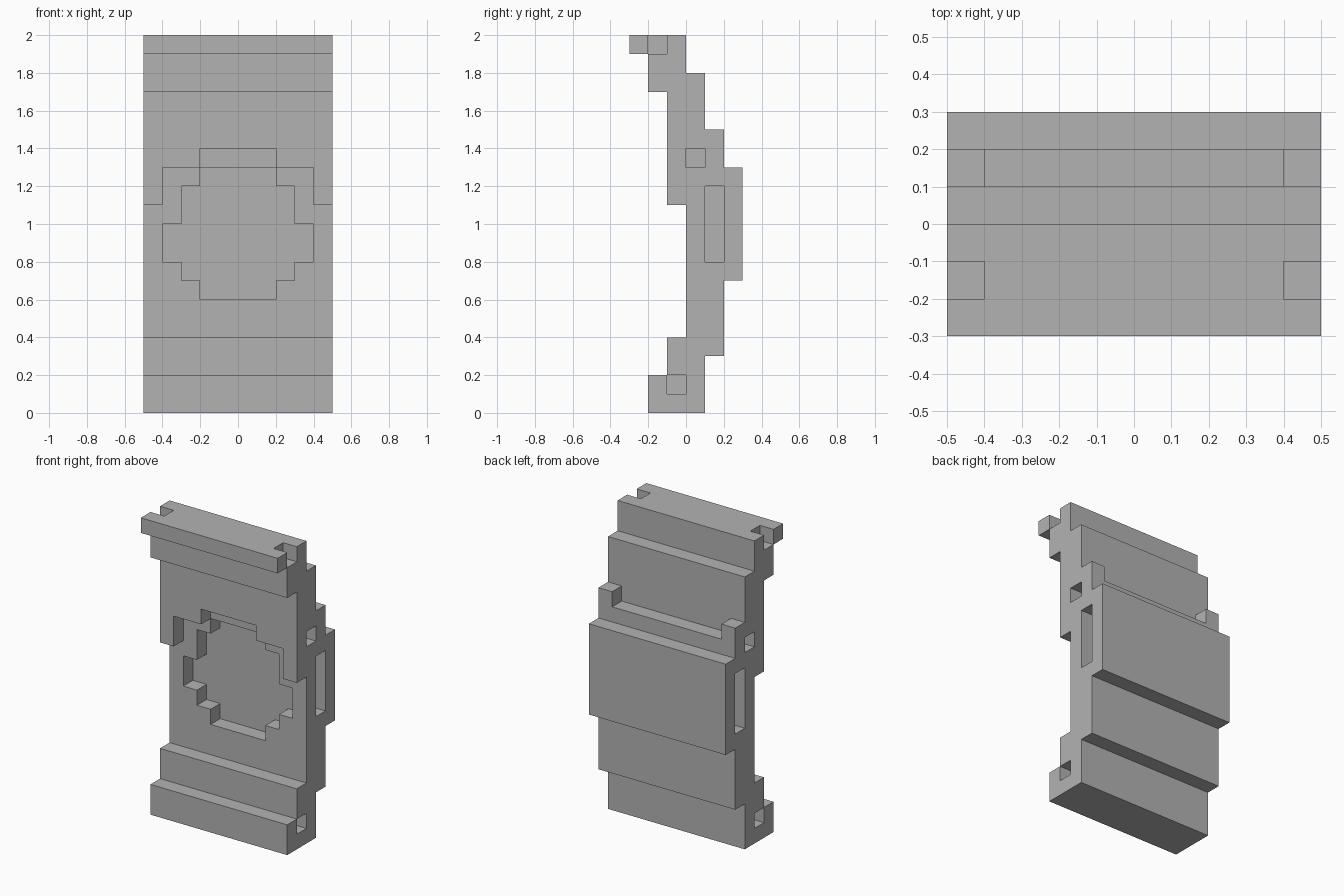
import bpy
import bmesh
from mathutils import Vector

cube = bpy.data.objects.get("Cube")
if cube:
    bpy.data.objects.remove(cube, do_unlink=True)

# Single plain colour
grey = bpy.data.materials.new("plain grey")
grey.use_nodes = True
colour = (0.45, 0.45, 0.45, 1)
grey.diffuse_color = colour
grey.node_tree.nodes["Principled BSDF"].inputs["Base Color"].default_value = colour


def prism(name, points, offset):
    """Extrude a closed 3D outline along offset."""
    bm = bmesh.new()
    face = bm.faces.new([bm.verts.new(p) for p in points])
    grown = bmesh.ops.extrude_face_region(bm, geom=[face])["geom"]
    verts = [g for g in grown if isinstance(g, bmesh.types.BMVert)]
    bmesh.ops.translate(bm, vec=Vector(offset), verts=verts)
    bmesh.ops.recalc_face_normals(bm, faces=bm.faces)
    mesh = bpy.data.meshes.new(name)
    bm.to_mesh(mesh)
    bm.free()
    mesh.materials.append(grey)
    obj = bpy.data.objects.new(name, mesh)
    bpy.context.collection.objects.link(obj)
    return obj


def box(name, x, y, z):
    corners = [(x[0], y[0], z[0]), (x[1], y[0], z[0]),
               (x[1], y[1], z[0]), (x[0], y[1], z[0])]
    return prism(name, corners, (0, 0, z[1] - z[0]))


def steps(runs):
    """Outline of stacked runs (value, bottom, top)."""
    return [(v, z) for v, low, high in runs for z in (low, high)]


def cut(target, cutter):
    cutter.hide_render = True
    mod = target.modifiers.new("cut", "BOOLEAN")
    mod.operation = "DIFFERENCE"
    mod.solver = "EXACT"
    mod.object = cutter
    bpy.context.view_layer.objects.active = target
    bpy.ops.object.modifier_apply(modifier=mod.name)
    bpy.data.objects.remove(cutter, do_unlink=True)


def round_recess(name, runs, y0, y1):
    """Symmetric stepped opening cut into the front."""
    right = steps(runs)
    outline = right + [(-x, z) for x, z in reversed(right)]
    return prism(name, [(x, y0, z) for x, z in outline], (0, y1 - y0, 0))


# Stepped curved panel
front = steps([(-.2, 0, .2), (-.1, .2, .4), (0, .4, 1.1),
               (-.1, 1.1, 1.7), (-.2, 1.7, 1.9), (-.3, 1.9, 2)])
back = steps([(.1, 0, .3), (.2, .3, .7), (.3, .7, 1.3),
              (.2, 1.3, 1.5), (.1, 1.5, 1.8), (0, 1.8, 2)])
panel = prism("stepped_panel",
              [(-.5, y, z) for y, z in front + back[::-1]], (1, 0, 0))

# Two layers of the front recess
cut(panel, round_recess("upper_recess_cutter",
                        [(.4, 1.05, 1.3), (.2, 1.3, 1.4)], -.15, 0))
cut(panel, round_recess("round_recess_cutter",
                        [(.2, .6, .7), (.3, .7, .8), (.4, .8, 1),
                         (.3, 1, 1.2), (.2, 1.2, 1.3)], -.05, .1))

# Lowered ledge between the two back lugs
cut(panel, box("back_ledge_cutter", (-.4, .4), (.1, .25), (1.4, 1.55)))

# Side sockets and top notches, mirrored
for side in (-1, 1):
    x = sorted((side * .4, side * .55))
    for y, z in [((-.1, 0), (.1, .2)), ((.1, .2), (.8, 1.2)),
                 ((0, .1), (1.3, 1.4)), ((-.2, -.1), (1.9, 2.05))]:
        cut(panel, box("side_socket_cutter", x, y, z))
